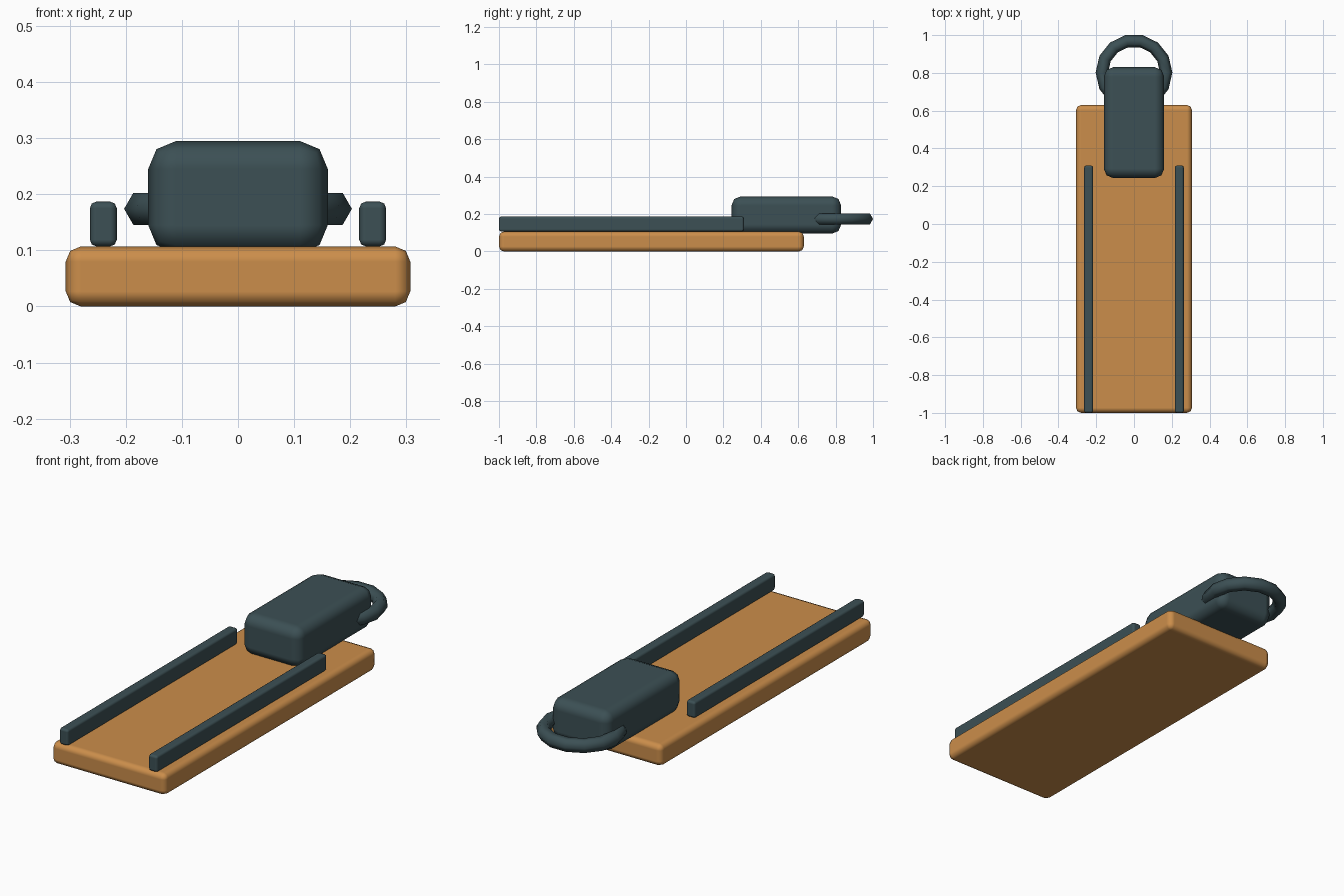
import bpy
import math

cube = bpy.data.objects.get("Cube")
if cube:
    bpy.data.objects.remove(cube, do_unlink=True)


def make_material(name, color):
    mat = bpy.data.materials.new(name)
    mat.use_nodes = True
    mat.diffuse_color = color
    mat.node_tree.nodes["Principled BSDF"].inputs["Base Color"].default_value = color
    return mat


wood = make_material("warm_wood", (0.60, 0.27, 0.07, 1))
slate = make_material("dark_slate_metal", (0.045, 0.08, 0.09, 1))


def rounded_box(name, low, high, bevel, mat):
    """Box between two corners with a softly shaded two-step bevel."""
    center = [(a + b) / 2 for a, b in zip(low, high)]
    bpy.ops.mesh.primitive_cube_add(size=1, location=center)
    obj = bpy.context.object
    obj.name = name
    obj.scale = [b - a for a, b in zip(low, high)]
    bpy.ops.object.transform_apply(location=False, rotation=False, scale=True)
    bpy.ops.object.shade_smooth()
    mod = obj.modifiers.new("rounded_edges", "BEVEL")
    mod.width = bevel
    mod.segments = 2
    mod.harden_normals = True
    obj.data.materials.append(mat)
    return obj


# Wooden board
rounded_box("board", (-0.307, -1, 0), (0.307, 0.63, 0.107), 0.027, wood)

# Side rails
for side, x in (("right", -0.24), ("left", 0.24)):
    rounded_box(side + "_rail", (x - 0.024, -1, 0.107), (x + 0.024, 0.31, 0.187), 0.012, slate)

# Clip housing overhanging the back of the board
rounded_box("clip_housing", (-0.16, 0.243, 0.095), (0.16, 0.83, 0.295), 0.05, slate)

# Hanging ring passing through the housing
bpy.ops.mesh.primitive_torus_add(
    major_segments=14, minor_segments=6,
    major_radius=0.17, minor_radius=0.033, location=(0, 0.802, 0.174))
ring = bpy.context.object
ring.name = "hanging_ring"
bpy.ops.object.shade_smooth_by_angle(angle=math.radians(70))
ring.data.materials.append(slate)
